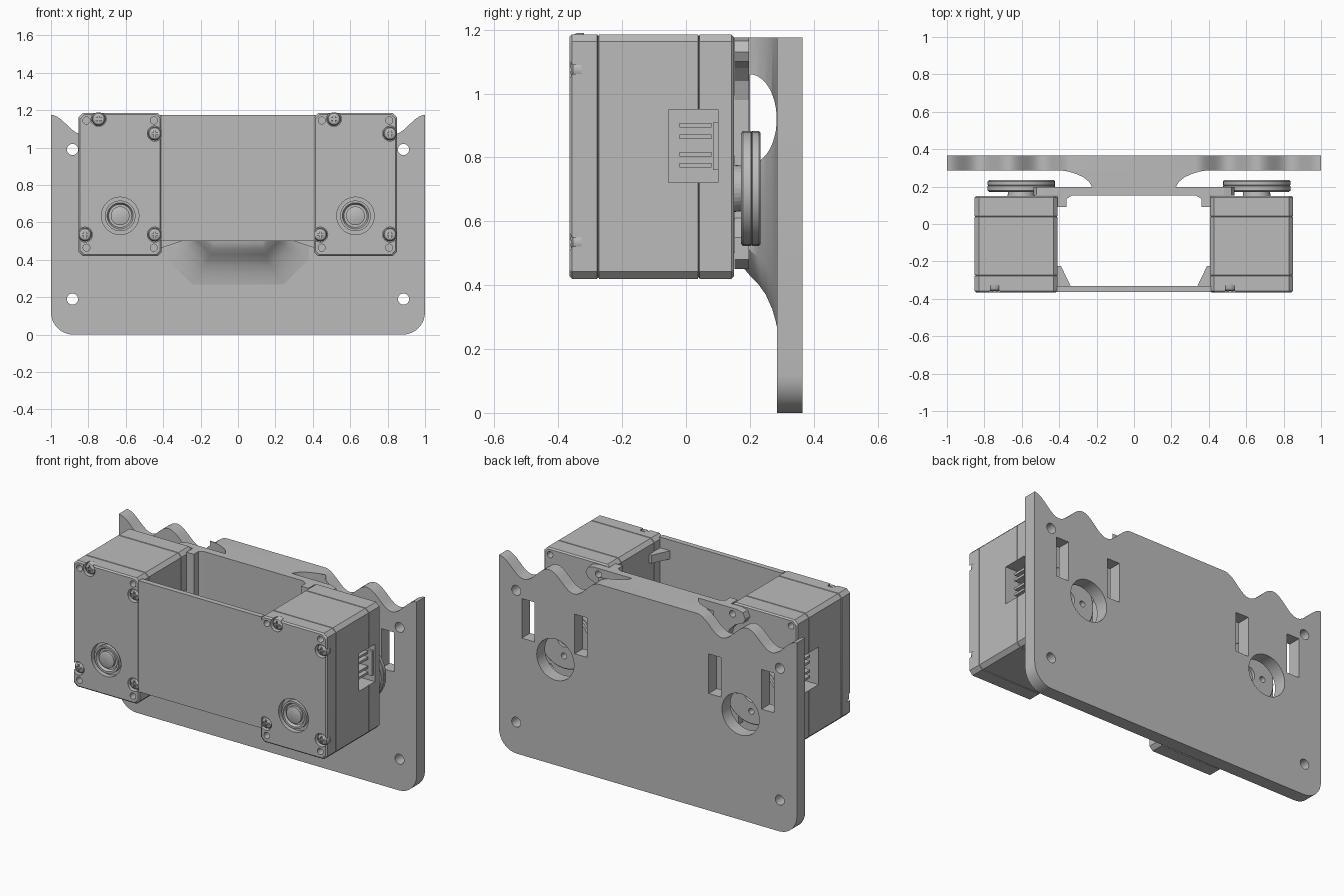
import bpy, bmesh, math

cube = bpy.data.objects.get("Cube")
if cube:
    bpy.data.objects.remove(cube)

grey = bpy.data.materials.new("mid_grey")
grey.use_nodes = True
grey.diffuse_color = (0.5, 0.5, 0.5, 1)
grey.node_tree.nodes["Principled BSDF"].inputs["Base Color"].default_value = (0.5, 0.5, 0.5, 1)


def loft(name, sections, axis="y"):
    """Skin a list of (position, outline) sections along one axis and cap the ends."""
    bm = bmesh.new()
    rings = []
    for s, outline in sections:
        rings.append([bm.verts.new((a, s, b) if axis == "y" else (s, a, b)) for a, b in outline])
    n = len(rings[0])
    for r0, r1 in zip(rings, rings[1:]):
        for i in range(n):
            j = (i + 1) % n
            bm.faces.new((r0[i], r0[j], r1[j], r1[i]))
    bm.faces.new(rings[0])
    bm.faces.new(rings[-1])
    bmesh.ops.recalc_face_normals(bm, faces=bm.faces)
    mesh = bpy.data.meshes.new(name)
    bm.to_mesh(mesh)
    bm.free()
    mesh.materials.append(grey)
    obj = bpy.data.objects.new(name, mesh)
    bpy.context.collection.objects.link(obj)
    return obj


def prism(name, outline, s0, s1, axis="y"):
    return loft(name, [(s0, outline), (s1, outline)], axis)


def circle(x, z, r, n=32):
    return [(x + r * math.cos(2 * math.pi * i / n), z + r * math.sin(2 * math.pi * i / n)) for i in range(n)]


def rect(a0, a1, b0, b1):
    return [(a0, b0), (a1, b0), (a1, b1), (a0, b1)]


def turned(name, x, z, profile):
    """Round part along y from (y, radius) pairs."""
    return loft(name, [(y, circle(x, z, r)) for y, r in profile])


def activate(obj):
    bpy.ops.object.select_all(action="DESELECT")
    obj.select_set(True)
    bpy.context.view_layer.objects.active = obj


def cut(obj, cutters):
    for c in cutters:
        activate(obj)
        mod = obj.modifiers.new("cut", "BOOLEAN")
        mod.operation = "DIFFERENCE"
        mod.solver = "EXACT"
        mod.object = c
        bpy.ops.object.modifier_apply(modifier=mod.name)
        bpy.data.objects.remove(c)


def smooth(obj):
    activate(obj)
    bpy.ops.object.shade_smooth_by_angle(angle=math.radians(30))


def mirrored(half):
    return half + [(-x, z) for x, z in reversed(half)]


# Mounting plate: rounded lower corners, scalloped top edge
TOP = 1.175
half = [(0.88 + 0.12 * math.sin(t), 0.12 - 0.12 * math.cos(t))
        for t in [i * math.pi / 16 for i in range(9)]]
for i in range(41):
    x = 1 - 0.67 * i / 40
    half.append((x, TOP - 0.052 * (1 - math.cos(4 * math.pi * i / 40))))
plate = prism("mounting_plate", mirrored(half), 0.285, 0.365)
cutters = []
for side in (-1, 1):
    for z in (0.19, 0.99):
        cutters.append(prism("cutter", circle(side * 0.885, z, 0.03), 0.2, 0.5))
    for x in (0.45, 0.805):
        cutters.append(prism("cutter", rect(side * x - 0.042, side * x + 0.042, 0.71, 0.95), 0.2, 0.5))
    cutters.append(prism("cutter", circle(side * 0.622, 0.64, 0.125, 48), 0.2, 0.5))
cut(plate, cutters)
smooth(plate)

# Flared root joining the bracket to the plate, with a passage through it
def root_outline(h, low):
    c = h * 0.35
    return [(-h, TOP), (h, TOP), (h, low + c), (h - c, low), (c - h, low), (-h, low + c)]


root = loft("flared_root", [(y, root_outline(h, low)) for y, h, low in (
    (0.16, 0.20, 0.49), (0.175, 0.21, 0.46), (0.2, 0.225, 0.43), (0.225, 0.24, 0.405),
    (0.25, 0.27, 0.37), (0.27, 0.315, 0.325), (0.28, 0.35, 0.29), (0.287, 0.39, 0.26))])
arch = [(0.2 + 0.084 * math.cos(t), 0.92 + 0.14 * math.sin(t))
        for t in [math.pi * (i / 24 - 0.5) for i in range(25)]]
cut(root, [prism("cutter", arch, -1, 1, "x")])
smooth(root)

# Bracket: rear wall with ears, front panel, clips and rear corner blocks
ears = [(0.3, 0.5), (0.45, 0.45), (0.49, 0.48), (0.49, 0.55), (0.42, 0.61), (0.41, 0.98),
        (0.43, 1.04), (0.47, 1.08), (0.52, 1.1), (0.537, 1.13), (0.52, 1.165), (0.48, TOP)]
wall = prism("bracket_rear_wall", mirrored(ears), 0.152, 0.197)
cut(wall, [prism("cutter", circle(s * 0.45, 1.14, 0.02), 0, 0.3) for s in (-1, 1)])
prism("bracket_front_panel", rect(-0.412, 0.412, 0.5, TOP), -0.364, -0.332)
for s in (-1, 1):
    block = [(s * x, y) for x, y in ((0.41, 0.0), (0.345, 0.0))]
    loft("rear_corner_block", [(y, rect(s * (0.41 - w), s * 0.41, 0.5, TOP))
                               for y, w in ((0.09, 0.05), (0.135, 0.05), (0.153, 0.08))])
    for z in (0.57, 1.06):
        loft("front_clip", [(y, rect(s * (0.41 - w), s * 0.41, z, z + 0.05))
                            for y, w in ((-0.34, 0.075), (-0.225, 0.02))])


# Servo case section with clipped corners
def case_outline(cx, inset):
    w, lo, hi, c = 0.222 - inset, 0.42 + inset, 1.185 - inset, 0.022
    return [(cx - w, lo + c), (cx - w + c, lo), (cx + w - c, lo), (cx + w, lo + c),
            (cx + w, hi - c), (cx + w - c, hi), (cx - w + c, hi), (cx - w, hi - c)]


SCREWS = ((-0.115, 1.153), (0.185, 1.075), (-0.188, 0.535), (0.185, 0.535))


def servo(label, cx):
    # Case with shallow seams between its three shells
    stations = [(-0.365, 0.008), (-0.357, 0)]
    for seam in (-0.275, 0.04):
        stations += [(seam - 0.003, 0), (seam, 0.005), (seam + 0.003, 0)]
    stations += [(0.142, 0), (0.15, 0.008)]
    case = loft(label + "_servo_case", [(y, case_outline(cx, i)) for y, i in stations])
    holes = [prism("cutter", circle(cx, 0.635, 0.1, 48), -0.5, -0.335)]
    holes += [prism("cutter", circle(cx + x, z, 0.04, 24), -0.5, -0.328) for x, z in SCREWS]
    for x in (-0.18, 0.18):
        for z in (0.465, 1.145):
            holes.append(prism("cutter", circle(cx + x, z, 0.019, 16), -0.5, -0.31))
            holes.append(prism("cutter", circle(cx + x, z, 0.019, 16), 0.1, 0.3))
    # Connector sockets on both flanks
    for s in (-1, 1):
        holes.append(prism("cutter", rect(-0.055, 0.1, 0.722, 0.95), cx + s * 0.13, cx + s * 0.3, "x"))
    cut(case, holes)
    smooth(case)
    for s in (-1, 1):
        for z in (0.775, 0.81, 0.865, 0.9):
            prism(label + "_connector_pin", rect(-0.02, 0.08, z - 0.007, z + 0.007),
                  cx + s * 0.12, cx + s * 0.19, "x")
        prism(label + "_connector_core", rect(0.085, 0.1, 0.76, 0.91), cx + s * 0.12, cx + s * 0.212, "x")

    # Front bearing hub, domed cross-slot screws
    smooth(turned(label + "_front_hub", cx, 0.635, (
        (-0.33, 0.082), (-0.361, 0.082), (-0.361, 0.07), (-0.345, 0.062),
        (-0.345, 0.05), (-0.362, 0.05), (-0.364, 0.046))))
    for x, z in SCREWS:
        head = turned(label + "_screw", cx + x, z, (
            (-0.32, 0.036), (-0.343, 0.036), (-0.354, 0.03), (-0.361, 0.016)))
        cut(head, [prism("cutter", rect(cx + x - a, cx + x + a, z - b, z + b), -0.4, -0.352)
                   for a, b in ((0.022, 0.005), (0.005, 0.022))])
        smooth(head)

    # Output horn behind the case
    hx, hz = cx + 0.028, 0.703
    turned(label + "_horn_boss", hx, hz, ((0.14, 0.075), (0.185, 0.07)))
    horn = turned(label + "_horn", hx, hz, (
        (0.172, 0.172), (0.178, 0.18), (0.204, 0.18), (0.206, 0.177), (0.208, 0.18),
        (0.228, 0.18), (0.234, 0.174)))
    pits = [prism("cutter", circle(hx, hz, 0.045, 24), 0.215, 0.3)]
    for k in range(4):
        t = math.pi / 2 * k
        pits.append(prism("cutter", circle(hx + 0.1 * math.cos(t), hz + 0.1 * math.sin(t), 0.018, 16), 0.1, 0.3))
    cut(horn, pits)
    smooth(horn)


servo("right", -0.63)
servo("left", 0.628)
